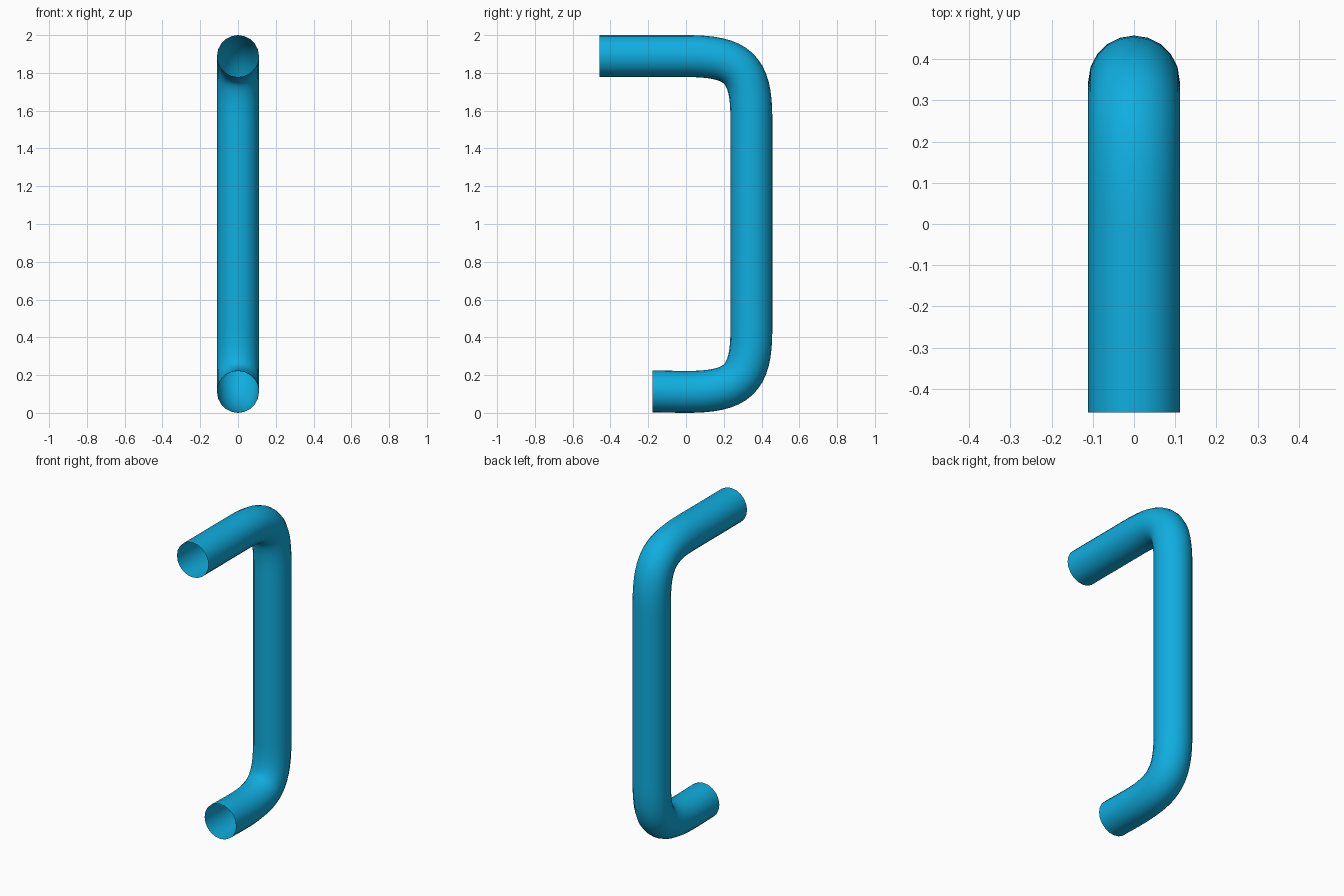
import bpy

if "Cube" in bpy.data.objects:
    bpy.data.objects.remove(bpy.data.objects["Cube"])

RADIUS = 0.111
BACK = 0.457 - RADIUS       # y of the upright grip centre line
TOP = 2.0 - RADIUS          # z of the upper arm centre line
LOW = RADIUS                # z of the lower arm centre line

# path points in the y/z plane: (point, left handle, right handle)
path = [
    ((-0.457, TOP), (-0.60, TOP), (-0.30, TOP)),          # upper open end
    ((0.00, TOP), (-0.15, TOP), (0.275, TOP)),            # upper bend start
    ((BACK, 1.56), (BACK, 1.825), (BACK, 1.30)),          # upper bend end
    ((BACK, 0.44), (BACK, 0.70), (BACK, 0.175)),          # lower bend start
    ((0.00, LOW), (0.275, LOW), (-0.06, LOW)),            # lower bend end
    ((-0.178, LOW + 0.003), (-0.12, LOW + 0.003), (-0.24, LOW + 0.003)),  # lower open end
]

# bent tube handle: bezier path with round bevel and open ends
curve = bpy.data.curves.new("handle_tube", 'CURVE')
curve.dimensions = '3D'
curve.resolution_u = 16
curve.bevel_depth = RADIUS
curve.bevel_resolution = 8
curve.use_fill_caps = False
spline = curve.splines.new('BEZIER')
spline.bezier_points.add(len(path) - 1)
for bp, (co, left, right) in zip(spline.bezier_points, path):
    bp.handle_left_type = bp.handle_right_type = 'FREE'
    bp.co = (0, *co)
    bp.handle_left = (0, *left)
    bp.handle_right = (0, *right)
spline.use_smooth = True

handle = bpy.data.objects.new("handle_tube", curve)
bpy.context.collection.objects.link(handle)

# blue finish
blue = bpy.data.materials.new("blue")
blue.diffuse_color = (0.005, 0.42, 0.74, 1)
blue.use_nodes = True
blue.node_tree.nodes["Principled BSDF"].inputs["Base Color"].default_value = blue.diffuse_color
curve.materials.append(blue)
